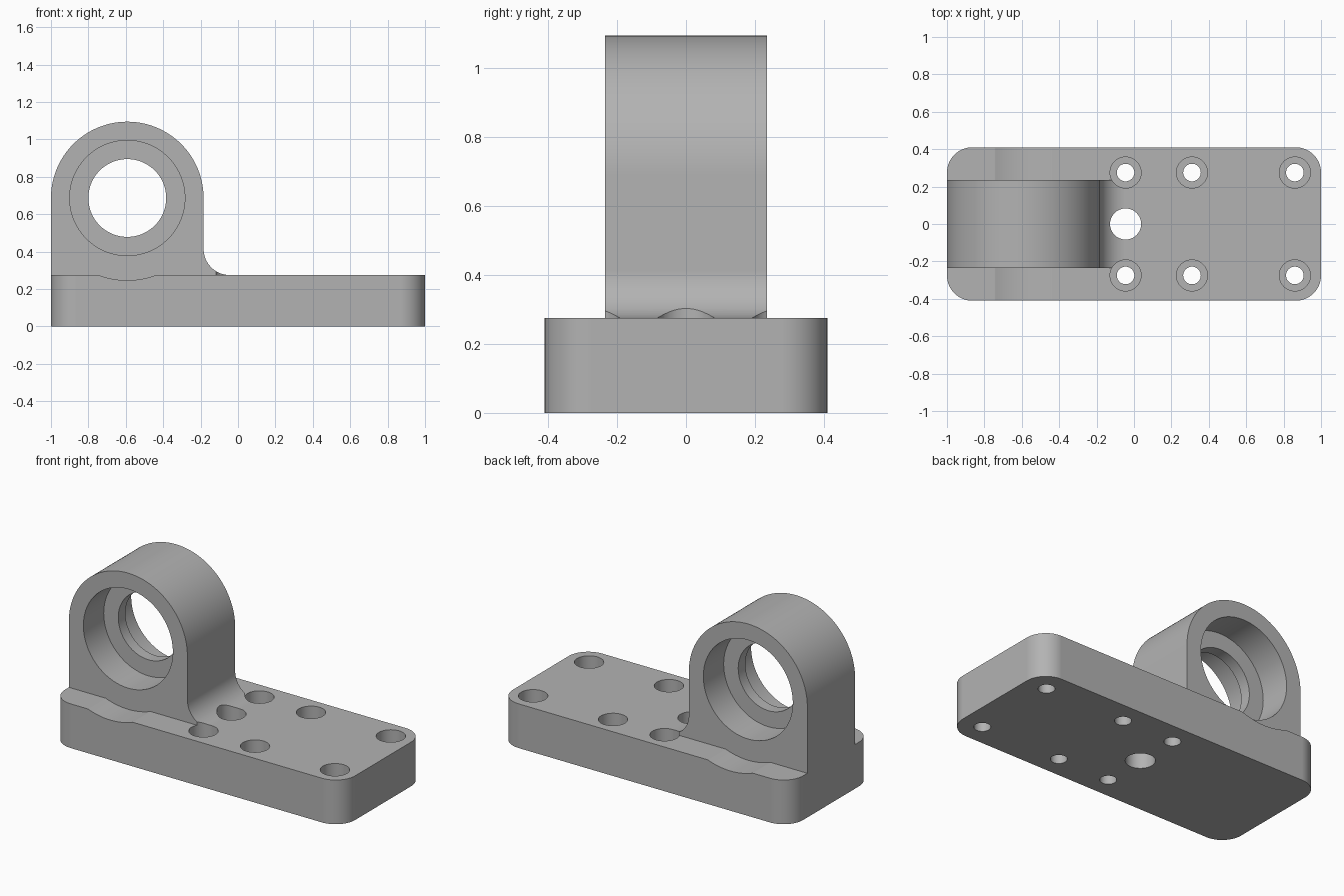
import bpy, bmesh
from math import sin, cos, pi, radians
from mathutils import Vector

default = bpy.data.objects.get("Cube")
if default:
    bpy.data.objects.remove(default, do_unlink=True)

# Main dimensions
HALF_W, PLATE_H, CORNER = 0.41, 0.275, 0.135
LUG_X, LUG_Z, LUG_R, LUG_HALF = -0.592, 0.687, 0.408, 0.235
FILLET = 0.14

steel = bpy.data.materials.new("steel_grey")
steel.use_nodes = True
GREY = (0.45, 0.45, 0.45, 1)
steel.diffuse_color = GREY
steel.node_tree.nodes["Principled BSDF"].inputs["Base Color"].default_value = GREY


def arc(cx, cy, r, start, end, n):
    """Points on an arc, angles in degrees."""
    angles = [radians(start + (end - start) * i / n) for i in range(n + 1)]
    return [(cx + r * cos(a), cy + r * sin(a)) for a in angles]


def prism(name, outline, low, high, axis="z"):
    """Extrude an outline along z, or an x-z outline along y."""
    place = (lambda p: (p[0], p[1], low)) if axis == "z" else (lambda p: (p[0], low, p[1]))
    push = Vector((0, 0, high - low)) if axis == "z" else Vector((0, high - low, 0))
    bm = bmesh.new()
    face = bm.faces.new([bm.verts.new(place(p)) for p in outline])
    top = bmesh.ops.extrude_face_region(bm, geom=[face])["geom"]
    bmesh.ops.translate(bm, vec=push, verts=[v for v in top if isinstance(v, bmesh.types.BMVert)])
    bmesh.ops.recalc_face_normals(bm, faces=bm.faces)
    mesh = bpy.data.meshes.new(name)
    bm.to_mesh(mesh)
    bm.free()
    mesh.materials.append(steel)
    obj = bpy.data.objects.new(name, mesh)
    bpy.context.collection.objects.link(obj)
    return obj


def cylinder(name, cx, cy, r, low, high, axis="z", n=64):
    return prism(name, arc(cx, cy, r, 0, 360, n)[:-1], low, high, axis)


def combine(target, other, operation):
    """Apply a boolean and discard the helper."""
    mod = target.modifiers.new(operation, "BOOLEAN")
    mod.operation, mod.solver, mod.object = operation, "EXACT", other
    bpy.context.view_layer.objects.active = target
    bpy.ops.object.modifier_apply(modifier=mod.name)
    bpy.data.objects.remove(other, do_unlink=True)


# Base plate with rounded vertical corners
outline = []
for sx, sy, start in ((1, 1, 0), (-1, 1, 90), (-1, -1, 180), (1, -1, 270)):
    outline += arc(sx * (1 - CORNER), sy * (HALF_W - CORNER), CORNER, start, start + 90, 16)
bracket = prism("bearing_bracket", outline, 0, PLATE_H)

# Shallow clearance groove running across the plate under the bore
combine(bracket, cylinder("groove", LUG_X, LUG_Z, 0.44, -0.6, 0.6, "y", 128), "DIFFERENCE")

# Upright lug with a round top and a fillet down to the plate
right = LUG_X + LUG_R
profile = [(-1, 0.1), (right + FILLET, 0.1)]
profile += arc(right + FILLET, PLATE_H + FILLET, FILLET, 270, 180, 20)
profile += arc(LUG_X, LUG_Z, LUG_R, 0, 180, 64)
combine(bracket, prism("lug", profile, -LUG_HALF, LUG_HALF, "y"), "UNION")

# Through bore, with a bearing seat on either side of the thin middle web
combine(bracket, cylinder("bore", LUG_X, LUG_Z, 0.208, -0.5, 0.5, "y", 96), "DIFFERENCE")
for low, high in ((-0.5, -0.035), (0.035, 0.5)):
    combine(bracket, cylinder("bearing_seat", LUG_X, LUG_Z, 0.308, low, high, "y", 96), "DIFFERENCE")

# Large plain hole at the foot of the lug
combine(bracket, cylinder("centre_hole", -0.045, 0, 0.083, -0.1, 0.6), "DIFFERENCE")

# Counterbored screw holes in three mirrored pairs
for x in (-0.045, 0.31, 0.86):
    for y in (-0.275, 0.275):
        combine(bracket, cylinder("screw_hole", x, y, 0.047, -0.1, 0.6, n=40), "DIFFERENCE")
        combine(bracket, cylinder("counterbore", x, y, 0.083, 0.115, 0.6), "DIFFERENCE")

# Smooth curved walls, crisp edges, flat faces kept even
bpy.ops.object.select_all(action="DESELECT")
bracket.select_set(True)
bpy.context.view_layer.objects.active = bracket
bpy.ops.object.shade_smooth_by_angle(angle=radians(25))
weighted = bracket.modifiers.new("even_normals", "WEIGHTED_NORMAL")
weighted.keep_sharp = True
